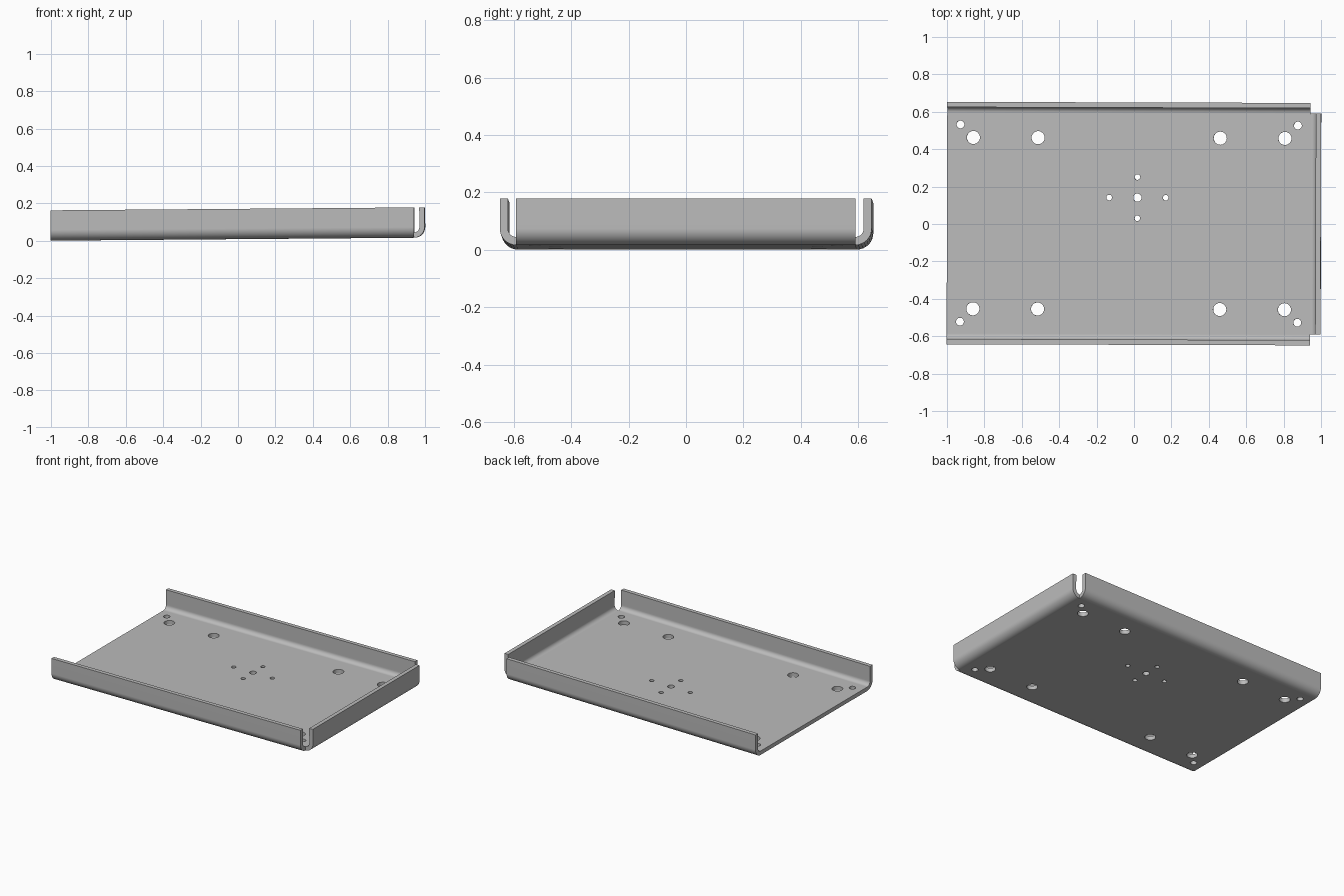
import bpy, bmesh, math
from mathutils import Matrix, Vector

cube = bpy.data.objects.get("Cube")
if cube:
    bpy.data.objects.remove(cube, do_unlink=True)

LENGTH_X = 0.943   # where the end bend starts
HALF_Y = 0.591     # where the side bends start
RADIUS = 0.057     # outer bend radius
HEIGHT = 0.162
THICK = 0.028
STEPS = 8

grey = bpy.data.materials.new("sheet metal grey")
grey.use_nodes = True
grey.diffuse_color = (0.5, 0.5, 0.5, 1)
grey.node_tree.nodes["Principled BSDF"].inputs["Base Color"].default_value = (0.5, 0.5, 0.5, 1)


def new_object(name, bm):
    mesh = bpy.data.meshes.new(name)
    bm.to_mesh(mesh)
    bm.free()
    mesh.materials.append(grey)
    obj = bpy.data.objects.new(name, mesh)
    bpy.context.collection.objects.link(obj)
    return obj


# Outer skin: flat base with three bent-up walls, open at one end
bm = bmesh.new()
corners = [bm.verts.new((x, y, 0)) for x, y in
           ((-1, -HALF_Y), (-1, HALF_Y), (LENGTH_X, HALF_Y), (LENGTH_X, -HALF_Y))]
bm.faces.new(corners)

bend = []
for i in range(1, STEPS + 1):
    a = math.pi / 2 * i / STEPS
    bend.append((RADIUS * math.sin(a), RADIUS * (1 - math.cos(a))))
bend.append((RADIUS, HEIGHT))


def bend_wall(a, b, direction):
    start = a.co.copy(), b.co.copy()
    for out, up in bend:
        offset = Vector(direction) * out + Vector((0, 0, up))
        a2, b2 = (bm.verts.new(p + offset) for p in start)
        bm.faces.new((b, a, a2, b2))
        a, b = a2, b2


bend_wall(corners[1], corners[2], (0, 1, 0))
bend_wall(corners[2], corners[3], (1, 0, 0))
bend_wall(corners[3], corners[0], (0, -1, 0))
tray = new_object("bent_tray", bm)

# Mounting holes as (x, y, radius)
CX = -0.027
holes = []
for sy in (-1, 1):
    for sx in (-1, 1):
        holes += [(CX + sx * 0.833, sy * 0.458, 0.035),
                  (CX + sx * 0.487, sy * 0.458, 0.035),
                  (CX + sx * 0.902, sy * 0.527, 0.021)]
PX, PY = 0.018, 0.139
holes.append((PX, PY, 0.022))
for k in range(4):
    a = k * math.pi / 2
    holes.append((PX + 0.151 * math.cos(a), PY + 0.11 * math.sin(a), 0.015))

bm = bmesh.new()
for x, y, r in holes:
    bmesh.ops.create_cone(bm, cap_ends=True, segments=32, radius1=r, radius2=r,
                          depth=0.2, matrix=Matrix.Translation((x, y, 0)))
cutter = new_object("hole_cutter", bm)
cutter.hide_render = True

# Sheet thickness and drilled holes
solid = tray.modifiers.new("thickness", 'SOLIDIFY')
solid.thickness = THICK
solid.offset = -1
solid.use_even_offset = True
drill = tray.modifiers.new("holes", 'BOOLEAN')
drill.operation = 'DIFFERENCE'
drill.solver = 'EXACT'
drill.object = cutter

bpy.context.view_layer.update()
graph = bpy.context.evaluated_depsgraph_get()
result = bpy.data.meshes.new_from_object(tray.evaluated_get(graph))
tray.modifiers.clear()
tray.data = result
bpy.data.objects.remove(cutter, do_unlink=True)

# Smooth bends, crisp edges
bpy.ops.object.select_all(action='DESELECT')
tray.select_set(True)
bpy.context.view_layer.objects.active = tray
bpy.ops.object.shade_smooth_by_angle(angle=math.radians(30))
weighted = tray.modifiers.new("flat panels", 'WEIGHTED_NORMAL')
weighted.keep_sharp = True

# Slight tilt and turn of the whole tray
tray.rotation_euler = (0, -0.008, -0.003)
tray.location = (0, 0.002, 0.009)
